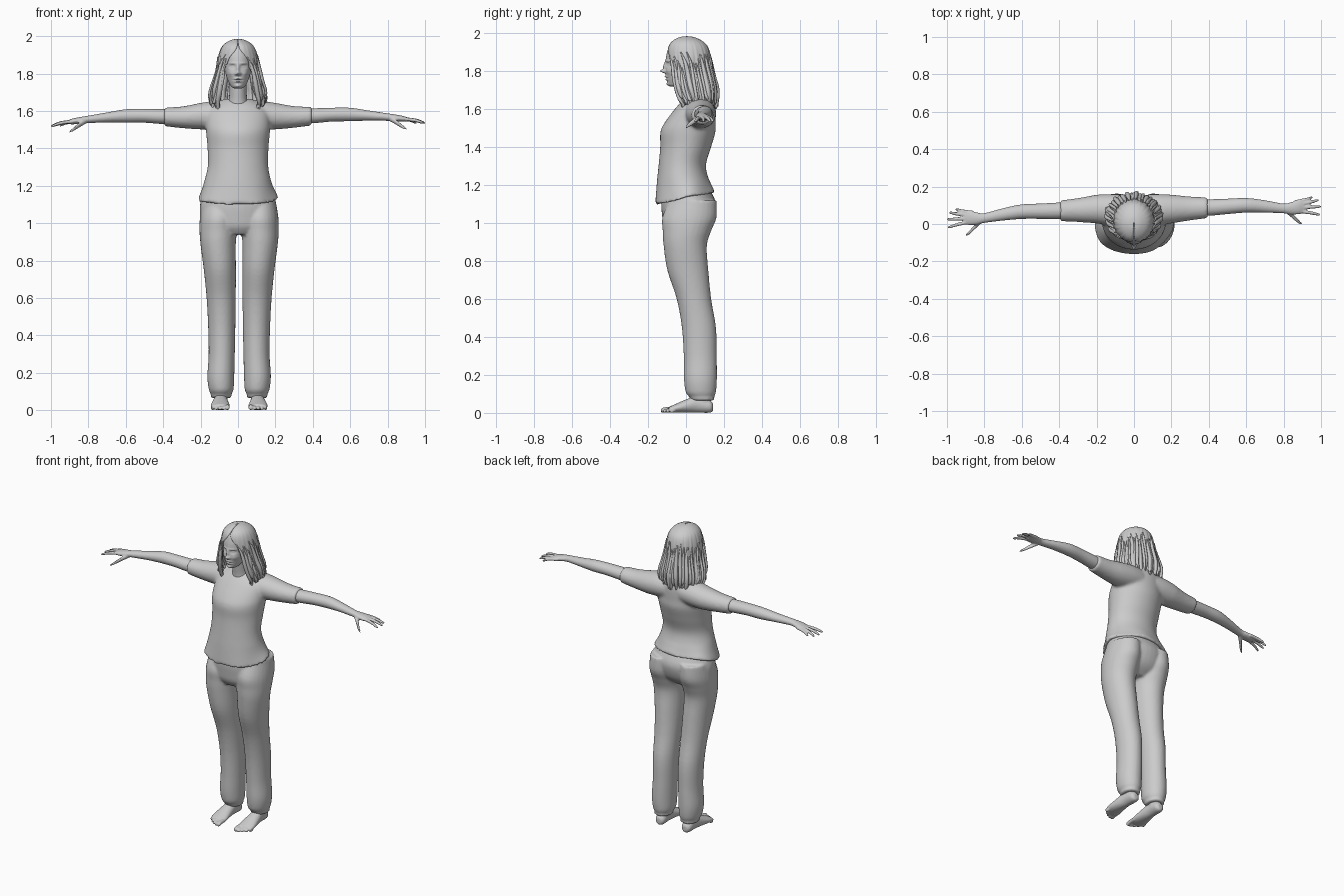
import bpy, bmesh, math, random
from mathutils import Vector

if "Cube" in bpy.data.objects:
    bpy.data.objects.remove(bpy.data.objects["Cube"])
random.seed(4)

GREY = (0.6, 0.6, 0.6, 1)
clay = bpy.data.materials.new("plain grey")
clay.use_nodes = True
clay.diffuse_color = GREY
clay.node_tree.nodes["Principled BSDF"].inputs["Base Color"].default_value = GREY

ORDER = {"x": lambda t, a, b: (t, a, b),
         "y": lambda t, a, b: (a, t, b),
         "z": lambda t, a, b: (a, b, t)}


def smooth_rows(rows, steps):
    """Catmull-Rom resampling of a list of tuples."""
    result = []
    for i in range(len(rows) - 1):
        quad = [rows[max(i - 1, 0)], rows[i], rows[i + 1], rows[min(i + 2, len(rows) - 1)]]
        for k in range(steps):
            u = k / steps
            result.append([q + u / 2 * (r - p + u * (2 * p - 5 * q + 4 * r - s + u * (3 * (q - r) + s - p)))
                           for p, q, r, s in zip(*quad)])
    return result + [list(rows[-1])]


def loft(bm, axis, rows, sides=24, steps=4, shape=None):
    """Closed tube; each row is position, centre a, centre b, radius a, radius b."""
    rings = []
    for t, a, b, ra, rb in smooth_rows(rows, steps):
        ring = []
        for k in range(sides):
            w = math.tau * k / sides
            co = Vector(ORDER[axis](t, a + ra * math.cos(w), b + rb * math.sin(w)))
            ring.append(bm.verts.new(shape(co) if shape else co))
        rings.append(ring)
    faces = [bm.faces.new(rings[0]), bm.faces.new(rings[-1])]
    for low, high in zip(rings, rings[1:]):
        for k in range(sides):
            n = (k + 1) % sides
            faces.append(bm.faces.new((low[k], low[n], high[n], high[k])))
    bmesh.ops.recalc_face_normals(bm, faces=faces)


def finish(bm, name, voxel=0, relax=0):
    mesh = bpy.data.meshes.new(name)
    bm.to_mesh(mesh)
    bm.free()
    mesh.materials.append(clay)
    mesh.shade_smooth()
    obj = bpy.data.objects.new(name, mesh)
    bpy.context.collection.objects.link(obj)
    if voxel:
        fuse = obj.modifiers.new("fuse", "REMESH")
        fuse.mode = "VOXEL"
        fuse.voxel_size = voxel
        fuse.use_smooth_shade = True
    if relax:
        soften = obj.modifiers.new("soften", "SMOOTH")
        soften.iterations = relax
    return obj


def arm_pose(side):
    """The right arm swings slightly forward and lower than the left."""
    def shape(co):
        out = max(co.x - 0.2, 0) if side < 0 else 0
        return Vector((side * co.x, co.y - 0.085 * out, co.z - 0.02 * out))
    return shape


def leg_pose(side):
    shift = 0.012 if side > 0 else 0
    return lambda co: Vector((side * co.x + shift, co.y, co.z))


# Shirt: torso and sleeves fused, with a hem that dips at the front
def hem(co):
    w = min(max((1.24 - co.z) / 0.1, 0), 1)
    ripple = 0.008 * math.sin(5 * math.atan2(co.y, co.x) + 1)
    return co + Vector((ripple * w * co.x * 4, 0, w * (0.2 * co.y + ripple)))

bm = bmesh.new()
loft(bm, "z", [(1.13, -.005, -.006, .217, .157), (1.2, -.003, -.013, .187, .143),
               (1.3, 0, -.02, .162, .125), (1.4, 0, -.002, .163, .134),
               (1.48, 0, .01, .17, .145), (1.53, 0, .022, .172, .134),
               (1.6, 0, .048, .165, .108), (1.64, 0, .062, .12, .085),
               (1.665, 0, .07, .07, .06)], 48, 5, hem)
for side in (1, -1):
    loft(bm, "x", [(.05, .07, 1.58, .085, .075), (.12, .075, 1.578, .085, .077),
                   (.2, .08, 1.572, .077, .071), (.3, .083, 1.568, .064, .058),
                   (.395, .087, 1.572, .056, .05)], shape=arm_pose(side))
finish(bm, "shirt", .009, 6)

# Trousers: hips and two loose legs fused
bm = bmesh.new()
loft(bm, "z", [(1.17, 0, .005, .185, .125), (1.1, 0, .015, .203, .145),
               (1.03, 0, .012, .203, .137), (.98, 0, .002, .19, .118), (.94, 0, -.01, .12, .08)], 40)
for side in (1, -1):
    loft(bm, "z", [(1.12, .1, .035, .09, .125), (1.03, .104, .018, .1, .143),
                   (.96, .106, .005, .1, .128), (.88, .106, -.004, .094, .114),
                   (.75, .097, .01, .086, .108), (.6, .09, .042, .078, .091),
                   (.45, .087, .068, .073, .09), (.3, .087, .075, .07, .087),
                   (.18, .092, .076, .072, .087), (.11, .09, .078, .066, .08),
                   (.085, .09, .083, .055, .066), (.065, .09, .088, .057, .064)],
         28, 5, leg_pose(side))
finish(bm, "trousers", .008, 4)

# Bare feet with ankles and toes
for side, label in ((1, "left"), (-1, "right")):
    pose = leg_pose(side)
    bm = bmesh.new()
    loft(bm, "z", [(.16, .09, .08, .035, .04), (.09, .09, .083, .034, .042),
                   (.03, .09, .095, .034, .042)], shape=pose)
    loft(bm, "y", [(.143, .09, .03, .015, .018), (.125, .09, .034, .032, .033),
                   (.06, .092, .046, .036, .045), (.01, .094, .038, .043, .037),
                   (-.05, .095, .025, .051, .024), (-.09, .094, .017, .047, .014)], shape=pose)
    for i in range(5):
        x, tip = .057 + .0195 * i, -.132 + .003 * i * i
        r = .013 if i == 0 else .0095
        loft(bm, "y", [(-.06, x, r + .007, r, r), (tip + .025, x, r + .005, r, r),
                       (tip + .007, x, r, r, r), (tip, x, r, r / 2, r / 2)], 10, 3, pose)
    finish(bm, label + "_foot", .0045, 2)

# Arms with palm, fingers and thumb
FINGERS = [(.88, .118, .955, .142), (.895, .105, .988, .127), (.9, .088, 1, .093), (.893, .07, .995, .05)]
for side, label in ((1, "left"), (-1, "right")):
    pose = arm_pose(side)
    bm = bmesh.new()
    loft(bm, "x", [(.28, .085, 1.572, .042, .04), (.4, .088, 1.574, .044, .04),
                   (.5, .094, 1.58, .041, .037), (.6, .1, 1.581, .039, .036),
                   (.7, .094, 1.575, .033, .027), (.8, .083, 1.567, .026, .02),
                   (.84, .084, 1.563, .033, .018), (.88, .09, 1.558, .038, .016),
                   (.91, .092, 1.554, .032, .01)], shape=pose)
    for x, y, tx, ty in FINGERS:
        loft(bm, "x", [(x - .02, y, 1.558, .01, .01), ((x + tx) / 2, (y + ty) / 2, 1.551, .0095, .0095),
                       (tx - .006, ty, 1.537, .007, .007), (tx, ty, 1.535, .003, .003)], 10, 3, pose)
    loft(bm, "x", [(.81, .075, 1.56, .015, .014), (.845, .046, 1.54, .014, .014),
                   (.88, .012, 1.515, .01, .01), (.9, 0, 1.503, .004, .005)], 10, 3, pose)
    finish(bm, label + "_arm", .005, 2)

# Head: a loft whose front is shaped by soft bumps (x, z, width, height, depth)
BUMPS = [(0, 1.825, .008, .025, .012), (0, 1.801, .011, .009, .024), (.011, 1.797, .006, .006, .009),
         (.03, 1.837, .015, .01, -.012), (.03, 1.836, .009, .005, .007), (.03, 1.855, .02, .005, .004),
         (0, 1.772, .018, .005, .009), (0, 1.765, .022, .002, -.006), (0, 1.757, .016, .005, .009),
         (0, 1.733, .017, .009, .01), (.042, 1.8, .016, .016, .006)]

def face(co):
    if co.y < 0:
        for x, z, w, h, depth in BUMPS:
            for cx in {x, -x}:
                co.y -= depth * math.exp(-((co.x - cx) / w) ** 2 - ((co.z - z) / h) ** 2)
    return co

bm = bmesh.new()
loft(bm, "z", [(1.72, 0, -.06, .018, .022), (1.73, 0, -.05, .036, .042), (1.76, 0, -.035, .053, .066),
               (1.8, 0, -.02, .066, .088), (1.85, 0, -.008, .074, .099), (1.9, 0, 0, .076, .1),
               (1.94, 0, .003, .062, .085), (1.965, 0, .005, .03, .04)], 96, 14, face)
loft(bm, "z", [(1.6, 0, .05, .075, .075), (1.65, 0, .035, .052, .06),
               (1.7, 0, .025, .046, .056), (1.78, 0, .015, .045, .055)])
finish(bm, "head_and_neck")

# Hair: shell parted at the front; rows are z, centre y, radius x, radius y, half opening
HAIR = [(1.985, .003, .004, .004, 0), (1.98, .004, .035, .04, 0), (1.96, .006, .071, .08, 2),
        (1.93, .01, .093, .105, 9), (1.88, .014, .107, .116, 30), (1.82, .016, .112, .119, 41),
        (1.76, .025, .124, .122, 42), (1.7, .038, .14, .121, 41), (1.65, .045, .142, .112, 46),
        (1.625, .048, .133, .104, 52)]

def hair_point(row, u, lift=0):
    z, cy, rx, ry, gap = row
    start = math.radians(max(gap, 0))
    a = start + u * (math.tau - 2 * start)
    down = min(max((1.97 - z) / .25, 0), 1)
    wave = lift + down * (.004 * math.sin(23 * a) + .003 * math.sin(37 * a + 9 * z))
    drop = max(1.68 - z, 0) * .4 * math.sin(17 * a + 2)
    part = -.006 * math.exp(-(min(u, 1 - u) / .02) ** 2) * (1 - down)
    return Vector(((rx + wave) * math.sin(a), cy - (ry + wave) * math.cos(a), z + part + drop))

bm = bmesh.new()
COLUMNS = 120
rows = smooth_rows(HAIR, 5)
grid = [[bm.verts.new(hair_point(row, k / COLUMNS)) for k in range(COLUMNS + 1)] for row in rows]
for low, high in zip(grid, grid[1:]):
    for k in range(COLUMNS):
        bm.faces.new((low[k], high[k], high[k + 1], low[k + 1]))
bmesh.ops.recalc_face_normals(bm, faces=bm.faces)
shell = finish(bm, "hair_shell")
thick = shell.modifiers.new("thickness", "SOLIDIFY")
thick.thickness = .012

# Loose locks that follow the shell and end raggedly
bm = bmesh.new()
LOCKS = 44
for i in range(LOCKS):
    u = (i + random.uniform(.2, .8)) / LOCKS
    first = random.randint(18, 26)
    wide = random.uniform(.008, .013)
    path = [hair_point(row, u + .012 * math.sin(j / 4 + i), .001) for j, row in enumerate(rows[first::4])]
    tip = path[-1] + Vector((random.uniform(-.012, .012), random.uniform(-.008, .008), random.uniform(-.025, -.008)))
    path.append(tip)
    last = len(path) - 1
    loft(bm, "z", [(p.z, p.x, p.y, r, r) for j, p in enumerate(path)
                   for r in [.001 + wide * math.sin(math.pi * (j + .25) / (last + .35)) ** .7]], 8, 3)
finish(bm, "hair_locks")
